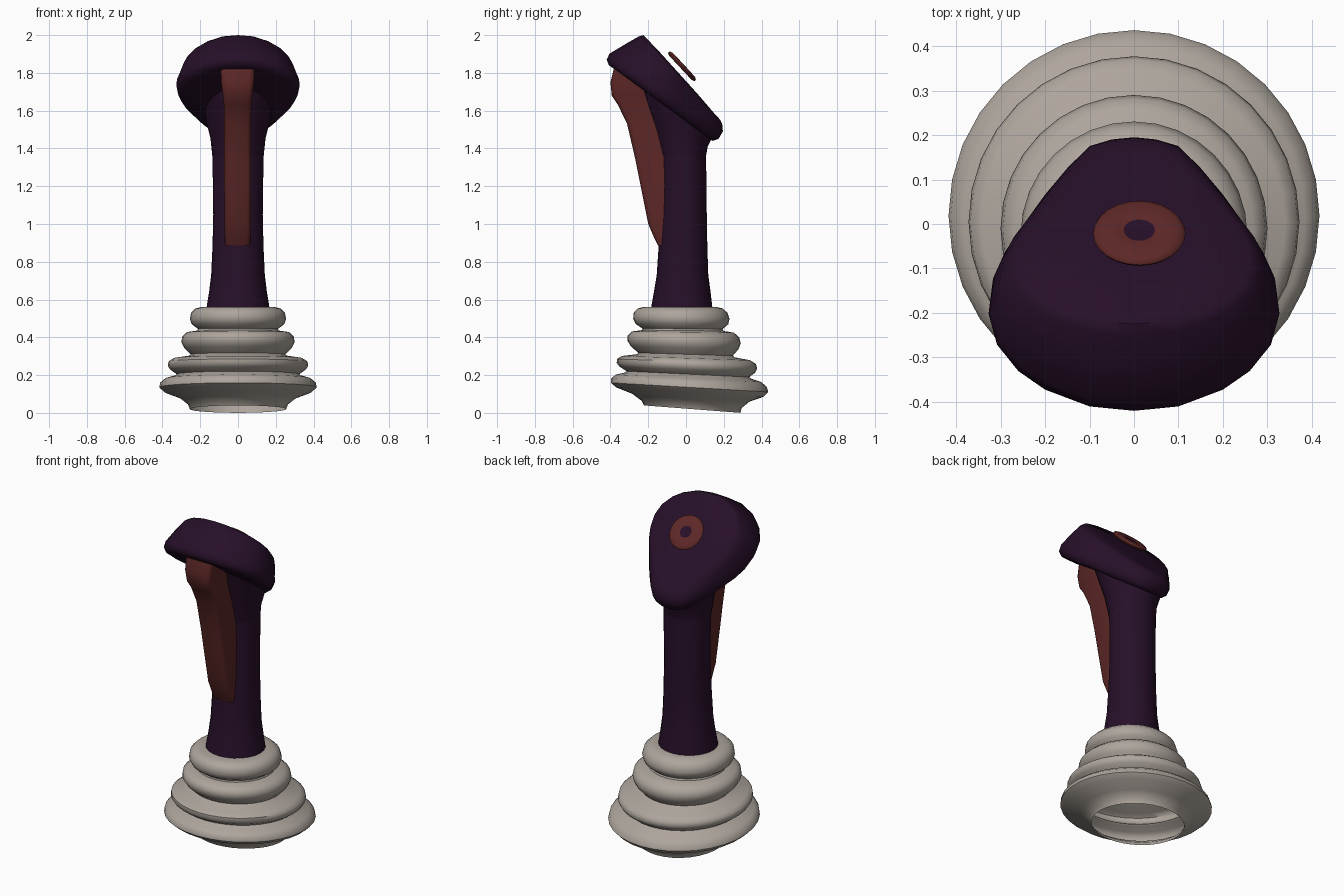
import bpy, bmesh, math
from mathutils import Matrix, Vector

if "Cube" in bpy.data.objects:
    bpy.data.objects.remove(bpy.data.objects["Cube"])


def material(name, rgb):
    m = bpy.data.materials.new(name)
    m.diffuse_color = (*rgb, 1)
    m.use_nodes = True
    m.node_tree.nodes["Principled BSDF"].inputs["Base Color"].default_value = m.diffuse_color
    return m


PURPLE = material("dark purple", (0.02, 0.005, 0.022))
RED = material("brick red", (0.11, 0.021, 0.02))
GREY = material("warm grey", (0.42, 0.375, 0.335))


def loft(name, rings, mats, cap_start=True, cap_end=True, angle=50, outward=True):
    """Skin a list of closed rings with the same point count."""
    bm = bmesh.new()
    rows = [[bm.verts.new(p) for p in ring] for ring in rings]
    n = len(rows[0])
    for a, b in zip(rows, rows[1:]):
        for i in range(n):
            j = (i + 1) % n
            bm.faces.new((a[i], a[j], b[j], b[i]))
    if cap_start:
        bm.faces.new(rows[0][::-1])
    if cap_end:
        bm.faces.new(rows[-1])
    bmesh.ops.recalc_face_normals(bm, faces=bm.faces)
    me = bpy.data.meshes.new(name)
    bm.to_mesh(me)
    bm.free()
    ob = bpy.data.objects.new(name, me)
    bpy.context.collection.objects.link(ob)
    for m in mats:
        me.materials.append(m)
    bpy.ops.object.select_all(action='DESELECT')
    bpy.context.view_layer.objects.active = ob
    ob.select_set(True)
    bpy.ops.object.shade_smooth_by_angle(angle=math.radians(angle))
    return ob


def circle(n):
    return [(math.cos(2 * math.pi * i / n), math.sin(2 * math.pi * i / n)) for i in range(n)]


# Bellows boot: stacked folds that lean and tilt towards the bottom, open below
profile = [(.255, .02), (.265, .045), (.31, .08), (.39, .11), (.417, .135), (.412, .16),
           (.385, .183), (.335, .197), (.325, .205), (.36, .23), (.372, .25), (.368, .272),
           (.34, .29), (.26, .302), (.25, .31), (.285, .345), (.30, .375), (.295, .405),
           (.27, .428), (.215, .436), (.212, .445), (.245, .47), (.255, .497), (.248, .53),
           (.225, .553), (.19, .561), (.10, .561)]
rings = []
for r, z in profile:
    cy, tilt = .035 - .12 * z, max(0, .08 * (1 - z / .5))
    rings.append([(r * c, cy + r * s, z - tilt * r * s) for c, s in circle(32)])
loft("bellows_boot", rings, [GREY], cap_start=False)


# Grip shaft and flared neck: (front y, front z, back y, back z, half width)
def tube(name, rows):
    rings = []
    for yf, zf, yb, zb, hx in rows:
        rings.append([(hx * c, (yf + yb) / 2 + (yb - yf) / 2 * s,
                       (zf + zb) / 2 + (zb - zf) / 2 * s) for c, s in circle(24)])
    return loft(name, rings, [PURPLE])


tube("grip_shaft", [(-.185, .555, .14, .555, .167), (-.17, .64, .13, .64, .153),
                    (-.155, .73, .118, .73, .142), (-.145, .88, .113, .88, .135),
                    (-.135, 1.05, .11, 1.05, .131), (-.13, 1.2, .108, 1.2, .133),
                    (-.135, 1.40, .106, 1.40, .136)])
tube("grip_neck", [(-.136, 1.36, .106, 1.36, .136), (-.17, 1.5, .115, 1.41, .146),
                   (-.21, 1.62, .13, 1.44, .165), (-.26, 1.77, .15, 1.49, .185)])

# Head: teardrop outline, each layer squeezed lengthwise and laid on its own slope
half = [(.05, .195), (.10, .18), (.15, .13), (.20, .07), (.25, 0), (.29, -.06),
        (.317, -.12), (.327, -.20), (.308, -.27), (.26, -.33), (.20, -.372), (.10, -.41)]
outline = [(0, .20)] + half + [(0, -.42)] + [(-x, y) for x, y in reversed(half)]


def layer(sx, front, back):
    """Scale the outline in x and span it between two (y, z) points."""
    ring = []
    for x, y in outline:
        t = (y + .42) / .62
        ring.append((x * sx, front[0] + t * (back[0] - front[0]),
                     front[1] + t * (back[1] - front[1])))
    return ring


loft("head", [layer(.5, (-.30, 1.765), (.06, 1.50)),
              layer(.86, (-.385, 1.825), (.14, 1.44)),
              layer(.95, (-.408, 1.84), (.172, 1.45)),
              layer(1.0, (-.42, 1.87), (.195, 1.49)),
              layer(.985, (-.405, 1.902), (.193, 1.525)),
              layer(.93, (-.32, 1.953), (.182, 1.55)),
              layer(.86, (-.25, 1.993), (.165, 1.57)),
              layer(.80, (-.225, 2.0), (.15, 1.585)),
              layer(.4, (-.13, 1.90), (.06, 1.69))], [PURPLE], angle=60)

# Trigger: chamfered bar along the front (z, front y, back y, half width)
rings = []
for z, yf, yb, hx in [(.885, -.148, -.10, .066), (.93, -.17, -.10, .068), (1.0, -.20, -.10, .07),
                      (1.2, -.24, -.10, .071), (1.35, -.27, -.10, .071), (1.53, -.312, -.13, .071),
                      (1.63, -.36, -.17, .073), (1.68, -.393, -.19, .078),
                      (1.75, -.40, -.23, .087), (1.82, -.383, -.29, .091)]:
    ch = min(.022, (yb - yf) * .4)
    half_sec = [(hx, yb), (hx, yf + ch), (hx * .9, yf + ch * .35), (hx * .7, yf)]
    sec = half_sec + [(-x, y) for x, y in reversed(half_sec)]
    rings.append([(x - .002, y, z) for x, y in sec])
loft("trigger", rings, [RED])

# Thumb button: tilted disc with a dark centre
tilt = Matrix.Translation((.012, -.021, 1.835)) @ Matrix.Rotation(math.radians(-47), 4, 'X')
rings = [[tilt @ Vector((r * c, r * s, h)) for c, s in circle(24)]
         for r, h in [(.088, -.012), (.10, -.007), (.104, 0), (.10, .007),
                      (.088, .012), (.045, .013), (.035, .010)]]
button = loft("thumb_button", rings, [RED, PURPLE])
inv = tilt.inverted()
for f in button.data.polygons:
    p = inv @ f.center
    if p.z > 0 and p.xy.length < .02:
        f.material_index = 1
